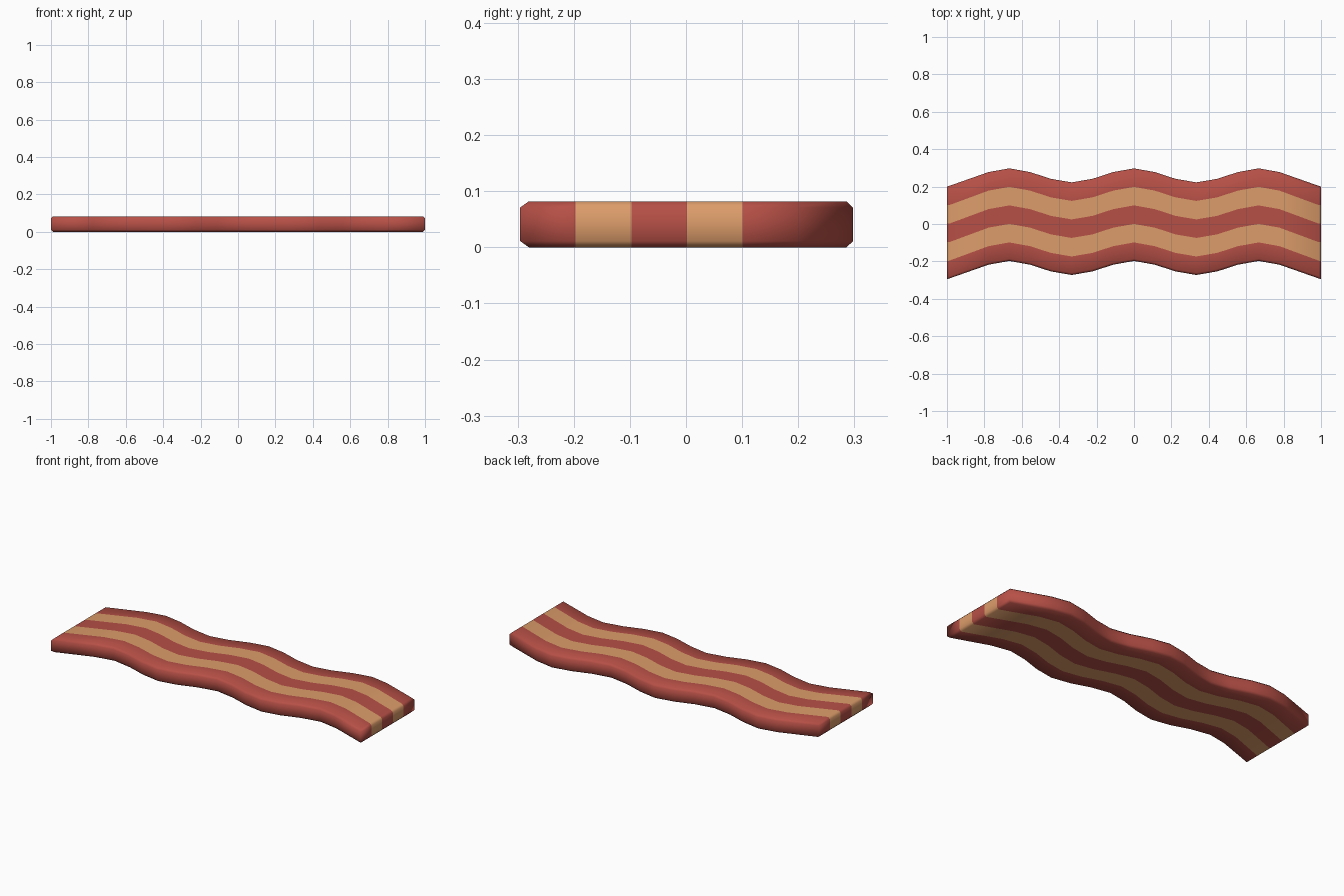
import bpy, bmesh

if "Cube" in bpy.data.objects:
    bpy.data.objects.remove(bpy.data.objects["Cube"])

THICK = 0.082
STRIPE = 0.099
# Sideways offset of the centre line, symmetric in x
STATIONS = [(0, .05), (1/9, .03), (2/9, -.006), (1/3, -.025), (4/9, -.006),
            (5/9, .03), (2/3, .05), (7/9, .03), (1, -.048)]
path = [(-x, o) for x, o in reversed(STATIONS[1:])] + STATIONS


def offset_at(x):
    """Centre-line offset, linear between stations."""
    for (x0, a), (x1, b) in zip(path, path[1:]):
        if x <= x1 + 1e-6:
            return a + (b - a) * (x - x0) / (x1 - x0)
    return path[-1][1]


def material(name, rgb):
    m = bpy.data.materials.new(name)
    m.diffuse_color = (*rgb, 1)
    m.use_nodes = True
    m.node_tree.nodes["Principled BSDF"].inputs["Base Color"].default_value = m.diffuse_color
    return m


# Wavy sheet: five equal stripes across, extruded to full thickness
bm = bmesh.new()
rows = [[bm.verts.new((x, o + (j - 2.5) * STRIPE, 0)) for j in range(6)]
        for x, o in path]
for a, b in zip(rows, rows[1:]):
    for j in range(5):
        bm.faces.new((a[j], b[j], b[j + 1], a[j + 1]))
ext = bmesh.ops.extrude_face_region(bm, geom=bm.faces[:])
for v in ext["geom"]:
    if isinstance(v, bmesh.types.BMVert):
        v.co.z = THICK
bmesh.ops.recalc_face_normals(bm, faces=bm.faces[:])

# Small chamfer around the upper and lower rims
bm.normal_update()
rim = [e for e in bm.edges if len(e.link_faces) == 2
       and abs(e.verts[0].co.z - e.verts[1].co.z) < 1e-5
       and sum(abs(f.normal.z) > 0.5 for f in e.link_faces) == 1]
bmesh.ops.bevel(bm, geom=rim, offset=0.011, segments=1, profile=0.5,
                affect='EDGES', clamp_overlap=True)
bmesh.ops.recalc_face_normals(bm, faces=bm.faces[:])

# Fat stripes are the second and fourth bands across the width
for f in bm.faces:
    c = f.calc_center_median()
    r = abs(c.y - offset_at(c.x))
    f.material_index = 1 if STRIPE * 0.5 < r < STRIPE * 1.5 else 0
    f.smooth = True

mesh = bpy.data.meshes.new("bacon_strip")
bm.to_mesh(mesh)
bm.free()
mesh.materials.append(material("meat red", (0.47, 0.08, 0.062)))
mesh.materials.append(material("fat tan", (0.72, 0.335, 0.145)))
bpy.context.collection.objects.link(bpy.data.objects.new("bacon_strip", mesh))
